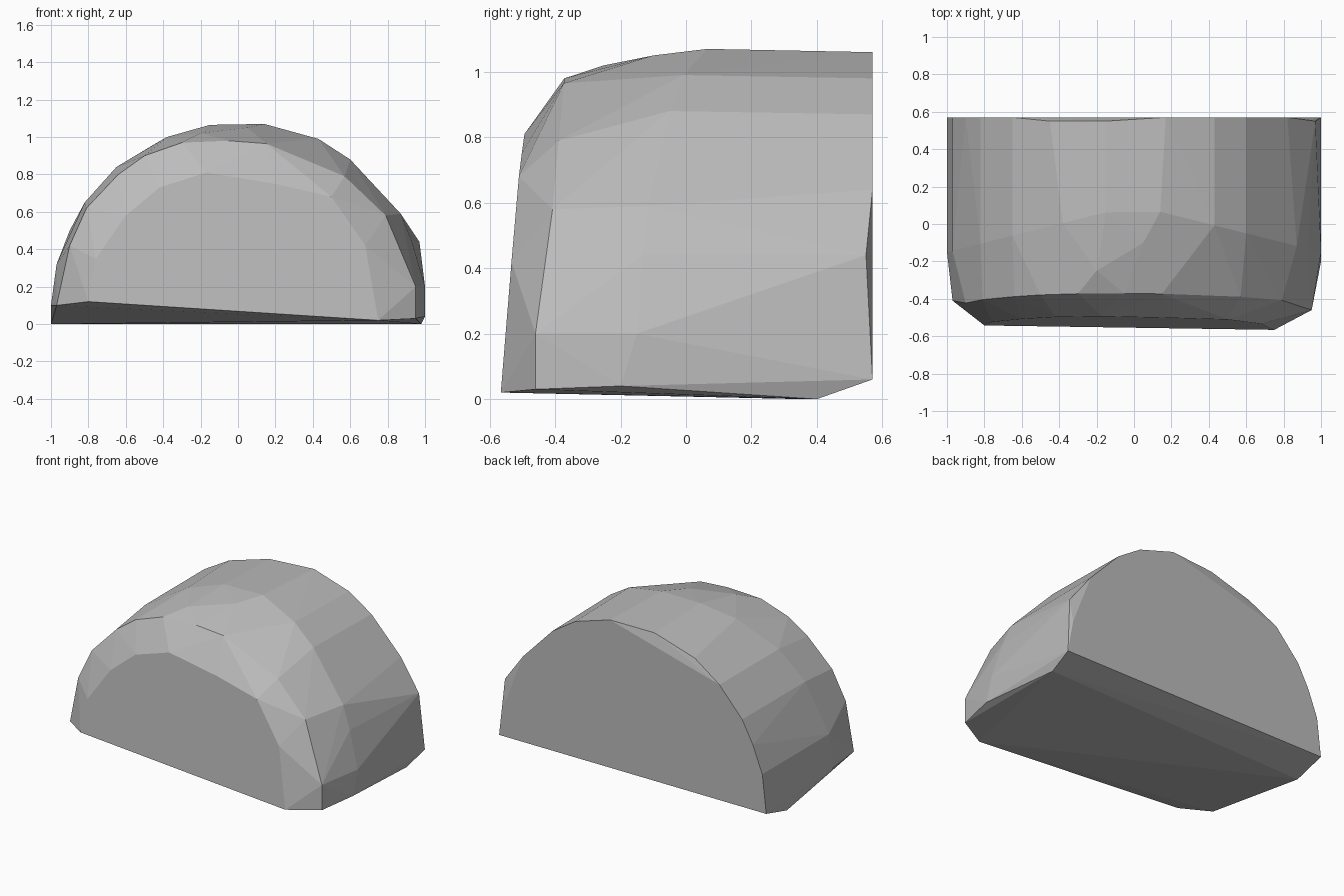
import bpy
import bmesh
from mathutils import Vector

cube = bpy.data.objects.get("Cube")
if cube:
    bpy.data.objects.remove(cube, do_unlink=True)

# One stone grey for the whole boulder
stone = bpy.data.materials.new("stone_grey")
stone.use_nodes = True
grey = (0.5, 0.5, 0.5, 1)
stone.diffuse_color = grey
stone.node_tree.nodes["Principled BSDF"].inputs["Base Color"].default_value = grey

# Arch-shaped outlines (x, z) from the flat back to the worn front face
back_arch = [(-1, .06), (-.97, .32), (-.9, .5), (-.82, .65), (-.65, .84),
             (.17, 1.06), (.43, .98), (.6, .87), (.82, .64), (.96, .28), (1, .06)]
middle_arch = [(-1, .1), (-.97, .32), (-.82, .65), (-.65, .84), (-.38, 1), (-.15, 1.065),
               (.14, 1.07), (.43, .99), (.6, .88), (.87, .59), (.93, .44), (1, .2)]
shoulder_arch = [(-.97, .1), (-.9, .42), (-.81, .62), (-.64, .8), (-.5, .9), (-.3, .97),
                 (-.05, .98), (.15, .965), (.31, .9), (.57, .79), (.79, .58), (.95, .2), (.95, .03)]
face_arch = [(-.8, .12), (-.76, .35), (-.6, .58), (-.42, .73), (-.17, .81),
             (.2, .75), (.5, .68), (.68, .42), (.75, .02)]


def place(arch, depth):
    """Set an outline at a depth given by a rule of x and z."""
    return [Vector((x, depth(x, z), z)) for x, z in arch]


points = place(back_arch, lambda x, z: .57)
points += place(middle_arch, lambda x, z: .1 - .25 * abs(x))
points += place(shoulder_arch, lambda x, z: -.46 + .09 * z if z > .3 else -.41 - .05 * (x > 0))
points += place(face_arch, lambda x, z: -.56 - .01 * x + .08 * z)

# Chipped rear edge, rounded crown and the keel the stone rests on
points += [Vector(p) for p in (
    (-.45, .55, .96), (-.15, .55, 1.05), (.97, .55, .44),
    (-.2, -.25, 1.02), (.05, -.1, 1.05),
    (-1, .35, 0), (.98, .4, 0), (1, -.2, .04))]

# Wrap the outlines in a faceted shell
bm = bmesh.new()
for p in points:
    bm.verts.new(p)
hull = bmesh.ops.convex_hull(bm, input=bm.verts[:])
spare = {g for g in hull["geom_interior"] + hull["geom_unused"]
         if isinstance(g, bmesh.types.BMVert)}
bmesh.ops.delete(bm, geom=list(spare), context="VERTS")
bmesh.ops.dissolve_limit(bm, angle_limit=.02, verts=bm.verts[:], edges=bm.edges[:])
bmesh.ops.recalc_face_normals(bm, faces=bm.faces[:])

mesh = bpy.data.meshes.new("boulder")
bm.to_mesh(mesh)
bm.free()
mesh.materials.append(stone)
boulder = bpy.data.objects.new("boulder", mesh)
bpy.context.collection.objects.link(boulder)
